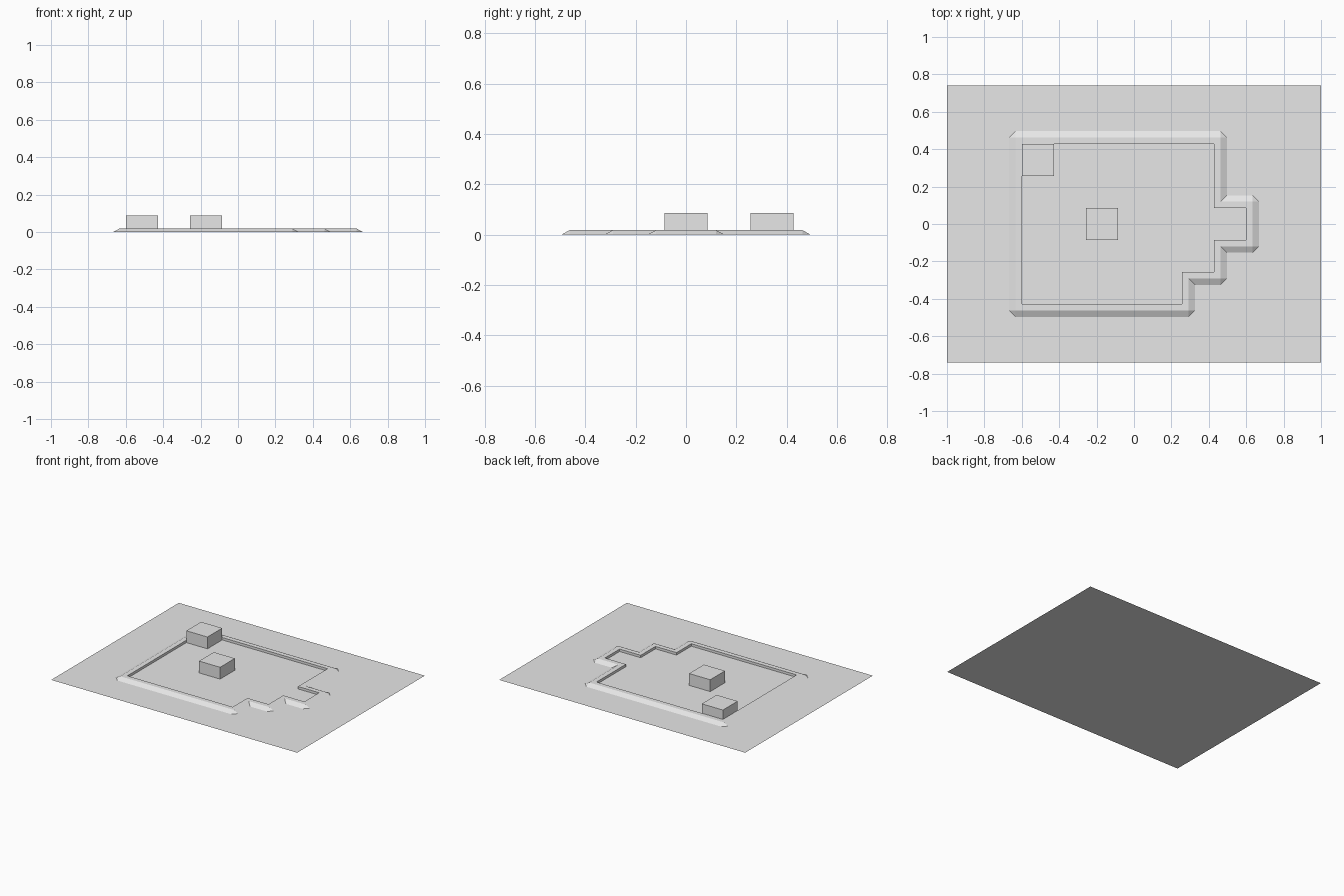
import bpy, bmesh
from mathutils import Vector

cube = bpy.data.objects.get("Cube")
if cube:
    bpy.data.objects.remove(cube, do_unlink=True)

CELL = 0.1713      # floor grid step
RIM = 0.034        # width of the flat kerb top, and of its outer slope
RIM_H = 0.018
BLOCK_H = 0.087

grey = bpy.data.materials.new("plain_grey")
grey.use_nodes = True
colour = (0.8, 0.8, 0.8, 1)
grey.diffuse_color = colour
grey.node_tree.nodes["Principled BSDF"].inputs["Base Color"].default_value = colour


def finish(name, bm):
    mesh = bpy.data.meshes.new(name)
    bm.to_mesh(mesh)
    bm.free()
    mesh.materials.append(grey)
    obj = bpy.data.objects.new(name, mesh)
    bpy.context.collection.objects.link(obj)
    return obj


# Ground sheet
bm = bmesh.new()
bmesh.ops.create_grid(bm, x_segments=1, y_segments=1, size=1)
bmesh.ops.scale(bm, vec=(1, 0.741, 1), verts=bm.verts)
finish("ground_sheet", bm)


# Blocks standing on the floor, placed in grid cells
def block(name, cx, cy):
    bm = bmesh.new()
    bmesh.ops.create_cube(bm, size=1)
    bmesh.ops.scale(bm, vec=(CELL, CELL, BLOCK_H), verts=bm.verts)
    bmesh.ops.translate(bm, vec=(cx * CELL, cy * CELL, BLOCK_H / 2), verts=bm.verts)
    finish(name, bm)


block("centre_block", -1, 0)
block("corner_block", -3, 2)

# Stepped room outline, counter-clockwise, in grid cells
outline = [(-3.5, -2.5), (1.5, -2.5), (1.5, -1.5), (2.5, -1.5), (2.5, -0.5),
           (3.5, -0.5), (3.5, 0.5), (2.5, 0.5), (2.5, 2.5), (-3.5, 2.5)]
pts = [Vector(p) * CELL for p in outline]
count = len(pts)

# Kerb: vertical inner wall, flat top, sloped outside with clipped corners
bm = bmesh.new()


def vert(p, z):
    return bm.verts.new((p.x, p.y, z))


corners = []
for i, p in enumerate(pts):
    before = (p - pts[i - 1]).normalized()
    after = (pts[(i + 1) % count] - p).normalized()
    n0, n1 = Vector((before.y, -before.x)), Vector((after.y, -after.x))
    edge = p + (n0 + n1) * RIM
    c = {"base": vert(p, 0), "inner": vert(p, RIM_H), "outer": vert(edge, RIM_H)}
    if before.cross(after) > 0:
        c["foot_in"] = vert(edge + n0 * RIM, 0)
        c["foot_out"] = vert(edge + n1 * RIM, 0)
        bm.faces.new((c["outer"], c["foot_in"], c["foot_out"]))
    else:
        c["foot_in"] = c["foot_out"] = vert(edge + (n0 + n1) * RIM, 0)
    corners.append(c)

for i, a in enumerate(corners):
    b = corners[(i + 1) % count]
    bm.faces.new((b["base"], a["base"], a["inner"], b["inner"]))
    bm.faces.new((b["inner"], a["inner"], a["outer"], b["outer"]))
    bm.faces.new((b["outer"], a["outer"], a["foot_out"], b["foot_in"]))
finish("stepped_kerb", bm)
